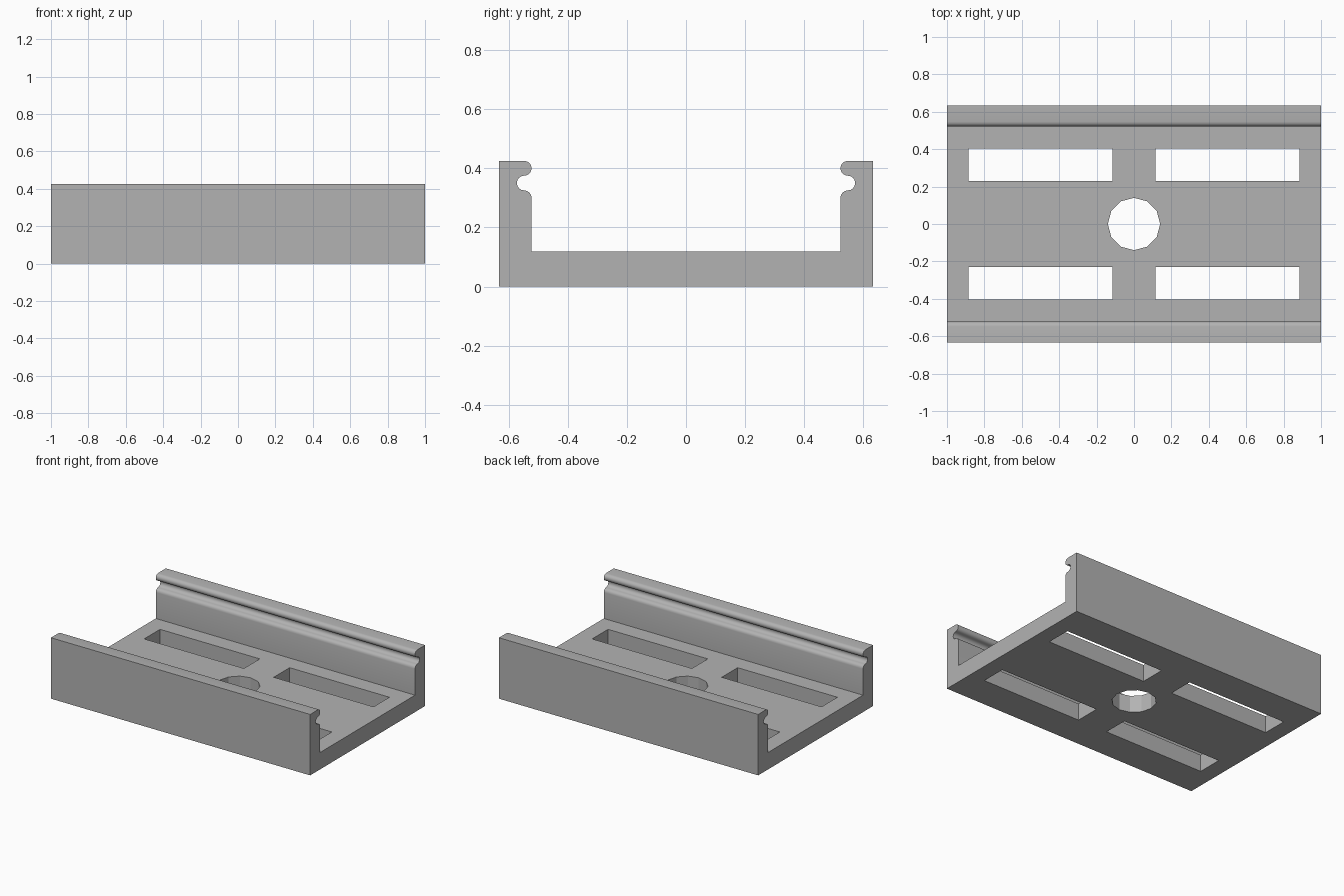
import bpy
import bmesh
from math import sin, cos, pi, radians
from mathutils import Matrix, Vector

default = bpy.data.objects.get("Cube")
if default:
    bpy.data.objects.remove(default, do_unlink=True)

LENGTH = 2.0
OUTER, INNER = 0.633, 0.522      # wall faces, measured from the centre line
HEIGHT, FLOOR = 0.425, 0.118
R = 0.025                        # radius of lip, groove and shoulder

grey = bpy.data.materials.new("plain grey")
grey.use_nodes = True
colour = (0.45, 0.45, 0.45, 1)
grey.diffuse_color = colour
grey.node_tree.nodes["Principled BSDF"].inputs["Base Color"].default_value = colour


def new_object(name, bm):
    mesh = bpy.data.meshes.new(name)
    bmesh.ops.recalc_face_normals(bm, faces=bm.faces)
    bm.to_mesh(mesh)
    bm.free()
    mesh.materials.append(grey)
    obj = bpy.data.objects.new(name, mesh)
    bpy.context.collection.objects.link(obj)
    return obj


def arc(z, start, end, steps):
    """Arc of radius R on the snap-edge centre line; angle 0 points inwards."""
    angles = [radians(start + (end - start) * i / steps) for i in range(steps + 1)]
    return [(INNER + R - R * cos(a), z + R * sin(a)) for a in angles]


# Half cross-section: outer wall, rounded lip, groove, shoulder, floor
half = [(OUTER, 0), (OUTER, HEIGHT)]
half += arc(HEIGHT - R, 90, -90, 8)
half += arc(HEIGHT - 3 * R, 90, 270, 8)[1:]
half += arc(HEIGHT - 5 * R, 90, 0, 4)[1:]
half += [(INNER, FLOOR)]
section = half + [(-y, z) for y, z in reversed(half)]

# Channel body swept along x
bm = bmesh.new()
end = bm.faces.new([bm.verts.new((-LENGTH / 2, y, z)) for y, z in section])
swept = bmesh.ops.extrude_face_region(bm, geom=[end], use_keep_orig=True)
moved = [v for v in swept["geom"] if isinstance(v, bmesh.types.BMVert)]
bmesh.ops.translate(bm, verts=moved, vec=(LENGTH, 0, 0))
channel = new_object("mounting_channel", bm)

# Cutters: four slots and the central twelve-sided hole
bm = bmesh.new()
for sx in (-1, 1):
    for sy in (-1, 1):
        place = Matrix.Translation(Vector((sx * 0.5, sy * 0.317, FLOOR / 2)))
        size = Matrix.Diagonal((0.77, 0.175, 0.3, 1))
        bmesh.ops.create_cube(bm, size=1, matrix=place @ size)
bmesh.ops.create_cone(bm, cap_ends=True, segments=12, radius1=0.14, radius2=0.14,
                      depth=0.3, matrix=Matrix.Translation((0, 0, FLOOR / 2)))
cutter = new_object("floor_cutter", bm)
cutter.hide_render = True

cut = channel.modifiers.new("floor openings", "BOOLEAN")
cut.operation = "DIFFERENCE"
cut.solver = "EXACT"
cut.object = cutter

# Apply the openings, then smooth only the rounded snap edges
bpy.ops.object.select_all(action="DESELECT")
channel.select_set(True)
bpy.context.view_layer.objects.active = channel
bpy.ops.object.modifier_apply(modifier=cut.name)
bpy.data.objects.remove(cutter, do_unlink=True)
bpy.ops.object.shade_smooth_by_angle(angle=radians(25))
